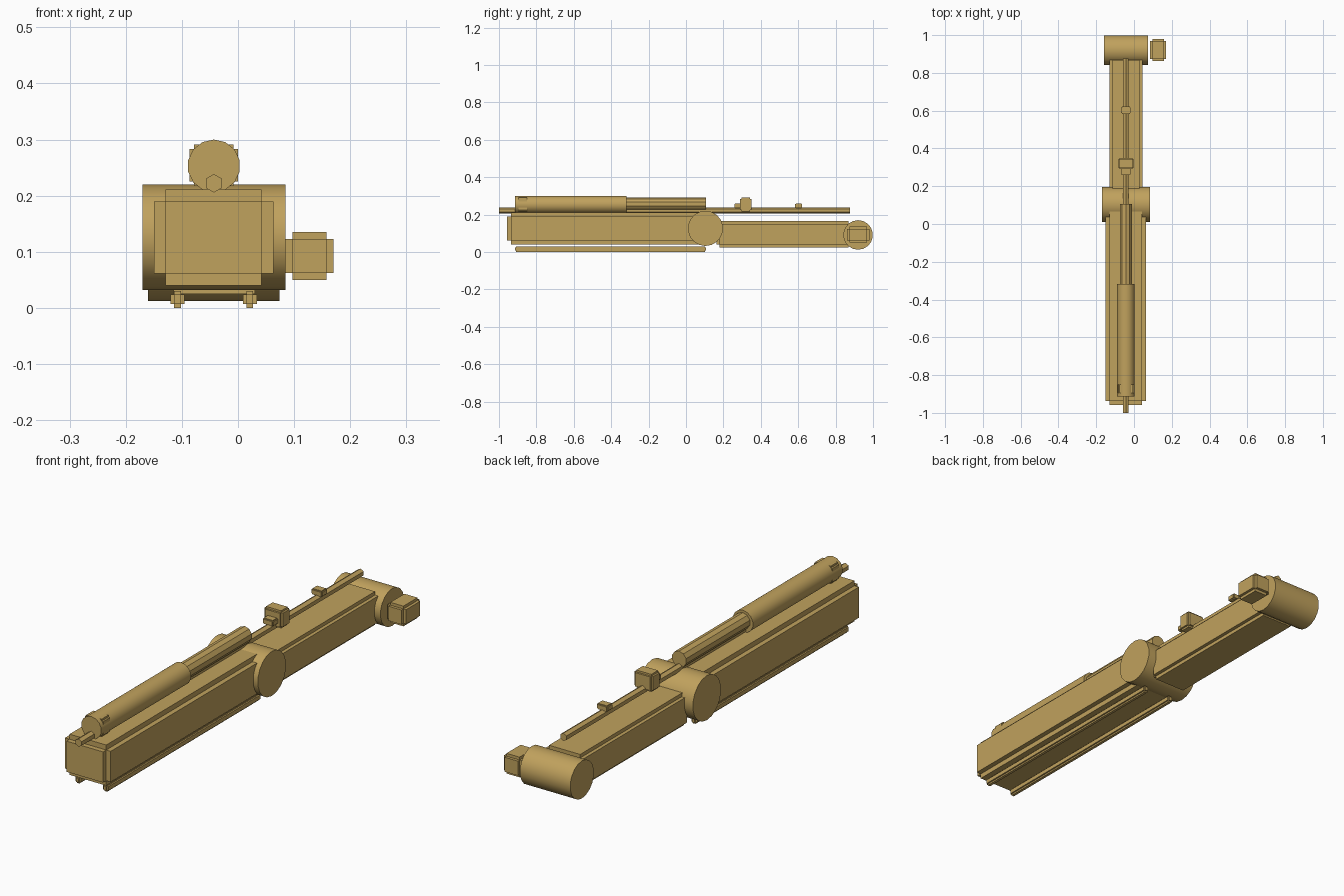
import bpy, bmesh, math

if "Cube" in bpy.data.objects:
    bpy.data.objects.remove(bpy.data.objects["Cube"])

mat = bpy.data.materials.new("tan")
mat.diffuse_color = (0.53, 0.36, 0.11, 1)
mat.use_nodes = True
mat.node_tree.nodes["Principled BSDF"].inputs["Base Color"].default_value = mat.diffuse_color


def finish(name, bm, smooth=False):
    bmesh.ops.recalc_face_normals(bm, faces=bm.faces)
    me = bpy.data.meshes.new(name)
    bm.to_mesh(me)
    bm.free()
    ob = bpy.data.objects.new(name, me)
    bpy.context.collection.objects.link(ob)
    me.materials.append(mat)
    if smooth:
        bpy.context.view_layer.objects.active = ob
        ob.select_set(True)
        bpy.ops.object.shade_smooth_by_angle(angle=math.radians(30))
        ob.select_set(False)


def stepped_box(name, lo, hi, step):
    """Three crossing boxes, each full length on one axis and inset on the others."""
    bm = bmesh.new()
    for axis in range(3):
        a = [lo[i] + (0 if i == axis else step) for i in range(3)]
        b = [hi[i] - (0 if i == axis else step) for i in range(3)]
        for v in bmesh.ops.create_cube(bm, size=1)["verts"]:
            v.co = [a[i] if v.co[i] < 0 else b[i] for i in range(3)]
    finish(name, bm)


def cylinder(name, axis, start, end, c1, c2, r, sides):
    """Cylinder along x or y with a corner at the top; c1 is the other horizontal centre, c2 is z."""
    bm = bmesh.new()
    rings = []
    for d in (start, end):
        ring = []
        for k in range(sides):
            t = 2 * math.pi * k / sides
            u, z = c1 + r * math.sin(t), c2 + r * math.cos(t)
            ring.append(bm.verts.new((d, u, z) if axis == "x" else (u, d, z)))
        rings.append(ring)
        bm.faces.new(ring)
    for k in range(sides):
        n = (k + 1) % sides
        bm.faces.new((rings[0][k], rings[0][n], rings[1][n], rings[1][k]))
    finish(name, bm, smooth=True)


CX = -0.043  # centre line of the arm

# arm segments
stepped_box("front_arm", (-0.15, -0.957, 0.04), (0.063, 0.10, 0.211), 0.021)
stepped_box("rear_arm", (-0.13, 0.163, 0.025), (0.045, 0.883, 0.165), 0.015)

# joint drums and end motor
cylinder("elbow_drum", "x", -0.17, 0.085, 0.104, 0.126, 0.094, 18)
cylinder("end_drum", "x", -0.16, 0.074, 0.92, 0.091, 0.079, 18)
stepped_box("end_motor", (0.085, 0.862, 0.05), (0.17, 0.98, 0.135), 0.012)

# piston on top
cylinder("piston_sleeve", "y", -0.914, -0.317, CX, 0.253, 0.047, 14)
cylinder("piston_barrel", "y", -0.33, 0.107, CX, 0.256, 0.034, 10)
cylinder("long_rod", "y", -1.0, 0.876, CX, 0.222, 0.0165, 6)

# brackets around the piston line
for name, y in (("sleeve_bracket", -0.873), ("rod_bracket", 0.32)):
    stepped_box(name, (CX - 0.043, y - 0.03, 0.217), (CX + 0.043, y + 0.03, 0.291), 0.008)

# small clips on the rod
for i, y in enumerate((0.278, 0.602)):
    stepped_box(f"rod_clip_{i}", (CX - 0.025, y - 0.019, 0.235), (CX + 0.025, y + 0.019, 0.26), 0.004)

# rails under the front arm
for side, x in (("left", -0.108), ("right", 0.021)):
    stepped_box(f"rail_{side}", (x - 0.0125, -0.915, 0.0), (x + 0.0125, 0.107, 0.03), 0.0065)
